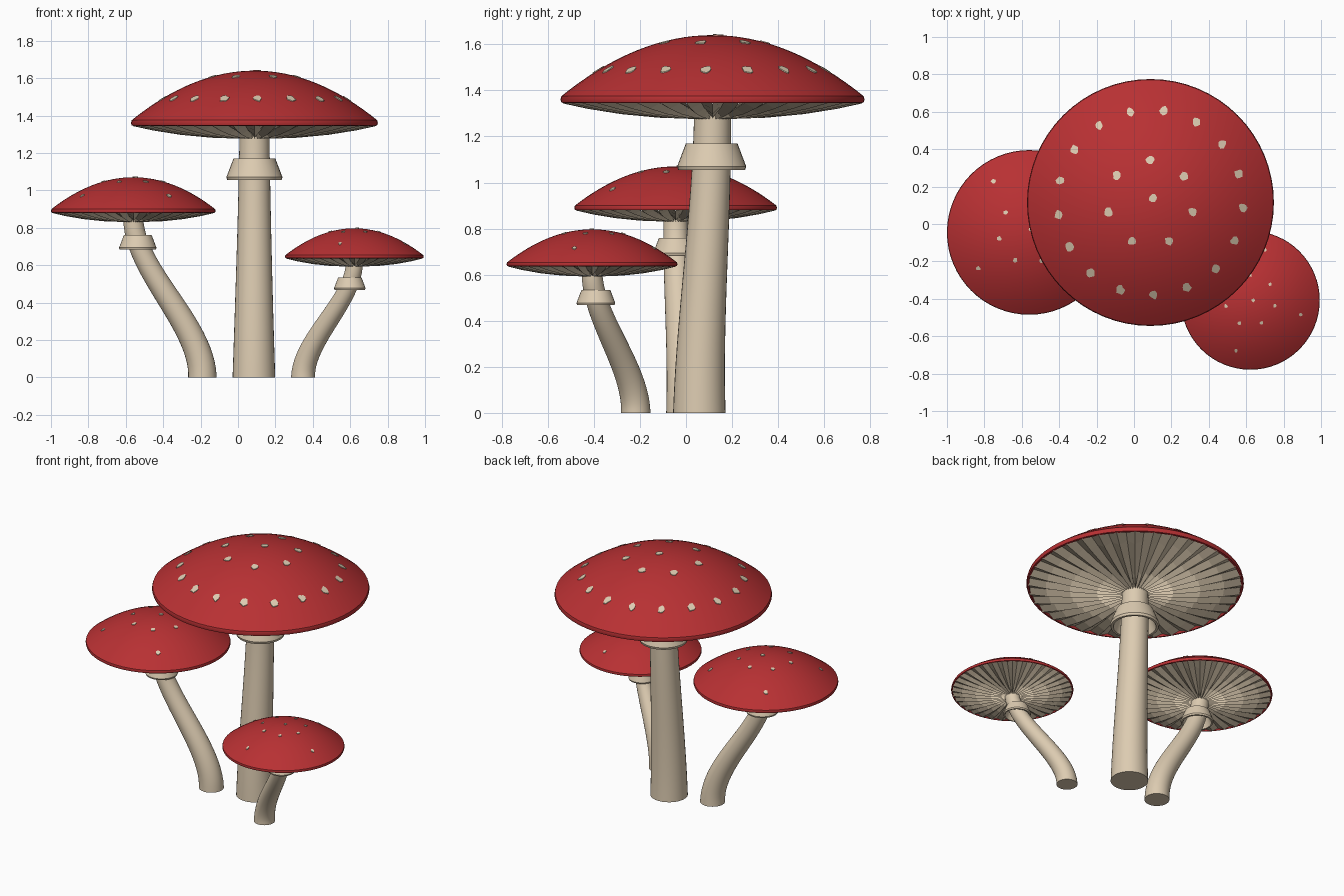
import bpy, bmesh, math, random
from mathutils import Vector

random.seed(4)
cube = bpy.data.objects.get("Cube")
if cube:
    bpy.data.objects.remove(cube)


def material(name, color):
    m = bpy.data.materials.new(name)
    m.use_nodes = True
    m.diffuse_color = color
    bsdf = m.node_tree.nodes["Principled BSDF"]
    bsdf.inputs["Base Color"].default_value = color
    bsdf.inputs["Roughness"].default_value = 0.7
    return m


RED = material("cap red", (0.48, 0.03, 0.033, 1))
CREAM = material("stem cream", (0.72, 0.60, 0.44, 1))


def finish(bm, name, mat, smooth=True):
    bmesh.ops.recalc_face_normals(bm, faces=bm.faces)
    mesh = bpy.data.meshes.new(name)
    bm.to_mesh(mesh)
    bm.free()
    mesh.materials.append(mat)
    ob = bpy.data.objects.new(name, mesh)
    bpy.context.collection.objects.link(ob)
    if smooth:
        bpy.ops.object.select_all(action='DESELECT')
        ob.select_set(True)
        bpy.context.view_layer.objects.active = ob
        bpy.ops.object.shade_smooth_by_angle(angle=math.radians(35))
    return ob


def bridge(bm, rings, closed=False):
    """Join a list of equal vertex rings with quads."""
    pairs = list(zip(rings, rings[1:]))
    if closed:
        pairs.append((rings[-1], rings[0]))
    for a, b in pairs:
        n = len(a)
        for i in range(n):
            j = (i + 1) % n
            bm.faces.new((a[i], a[j], b[j], b[i]))


def circle(bm, x, y, z, r, n):
    return [bm.verts.new((x + r * math.cos(math.tau * i / n),
                          y + r * math.sin(math.tau * i / n), z)) for i in range(n)]


def smoothstep(t):
    return t * t * (3 - 2 * t)


def mushroom(side, base, top, gill_z, rim_z, peak_z, R, spots, spot_r):
    s = R / 0.66
    cx, cy = top
    stem_h = gill_z + 0.04 * s
    crown_z = rim_z + 0.012 * s

    def dome(r):
        return crown_z + (peak_z - crown_z) * (1 - (r / R) ** 2)

    def path(t):
        k = smoothstep(t)
        return Vector((base[0] + (cx - base[0]) * k,
                       base[1] + (cy - base[1]) * k, t * stem_h))

    # Curved, tapered stem
    bm = bmesh.new()
    rings = []
    steps = 24
    for i in range(steps + 1):
        t = i / steps
        tangent = path(min(t + 0.01, 1)) - path(max(t - 0.01, 0))
        if i in (0, steps):
            tangent = Vector((0, 0, 1))
        turn = Vector((0, 0, 1)).rotation_difference(tangent.normalized())
        r = s * (0.08 + 0.034 * (1 - t) ** 1.3)
        ring = [bm.verts.new(path(t) + turn @ Vector(
            (r * math.cos(a), r * math.sin(a), 0)))
            for a in (math.tau * k / 32 for k in range(32))]
        rings.append(ring)
    bridge(bm, rings)
    bm.faces.new(rings[0])
    bm.faces.new(rings[-1])
    finish(bm, side + "_stem", CREAM)

    # Hollow flared skirt below the cap
    bm = bmesh.new()
    skirt = [(0.07, -0.105), (0.112, -0.105), (0.15, -0.205), (0.145, -0.22),
             (0.13, -0.22), (0.1, -0.135), (0.07, -0.135)]
    mid = path((gill_z - 0.16 * s) / stem_h)
    bridge(bm, [circle(bm, mid.x, mid.y, gill_z + z * s, r * s, 32)
                for r, z in skirt], closed=True)
    finish(bm, side + "_skirt", CREAM)

    # Domed cap with a thin rolled lip
    bm = bmesh.new()
    profile = [(R * k / 16, dome(R * k / 16)) for k in range(1, 16)]
    profile += [(R * 0.994, crown_z + 0.003 * s), (R, rim_z),
                (R * 0.994, rim_z - 0.013 * s), (R * 0.975, rim_z - 0.015 * s),
                (R * 0.97, rim_z + 0.012 * s)]
    rings = [circle(bm, cx, cy, z, r, 64) for r, z in profile]
    bridge(bm, rings)
    tip = bm.verts.new((cx, cy, peak_z))
    for i in range(64):
        bm.faces.new((tip, rings[0][i], rings[0][(i + 1) % 64]))
    finish(bm, side + "_cap", RED)

    # Pleated gills under the cap
    bm = bmesh.new()
    pleats = 36
    rows = []
    for f, lift in ((0.09, 0.03), (0.35, 0.025), (0.6, 0.025), (0.82, 0.025), (0.985, 0.02)):
        z = gill_z + (rim_z - 0.014 * s - gill_z) * f ** 2.3
        row = circle(bm, cx, cy, z, R * f, pleats * 2)
        for v in row[1::2]:
            v.co.z += lift * s
        rows.append(row)
    bridge(bm, rows)
    gills = finish(bm, side + "_gills", CREAM, smooth=False)
    if gills.data.polygons[0].normal.z > 0:
        gills.data.flip_normals()

    # Irregular raised flecks on the dome
    bm = bmesh.new()
    for count, ring_r, start in spots:
        for k in range(count):
            a = math.radians(start) + math.tau * k / count
            px, py = ring_r * math.cos(a), ring_r * math.sin(a)
            n = 10
            radii = [spot_r * random.uniform(0.75, 1.15) for _ in range(n)]
            layers = []
            for height in (-0.003, 0.004):
                layer = []
                for i in range(n):
                    b = math.tau * i / n
                    x, y = px + radii[i] * math.cos(b), py + radii[i] * math.sin(b)
                    layer.append(bm.verts.new(
                        (cx + x, cy + y, dome(math.hypot(x, y)) + height)))
                layers.append(layer)
            bridge(bm, layers)
            bm.faces.new(layers[0])
            bm.faces.new(layers[1])
    finish(bm, side + "_spots", CREAM, smooth=False)


mushroom("middle", (0.085, 0.058), (0.088, 0.115), 1.275, 1.36, 1.64, 0.66,
         [(1, 0.03, 60), (7, 0.23, 90), (17, 0.495, 81.5)], 0.024)
mushroom("right", (-0.19, -0.01), (-0.56, -0.045), 0.83, 0.89, 1.07, 0.44,
         [(1, 0.02, 60), (7, 0.165, 140), (4, 0.335, 35)], 0.013)
mushroom("left", (0.348, -0.218), (0.622, -0.408), 0.592, 0.645, 0.797, 0.371,
         [(1, 0.015, 0), (7, 0.135, 39), (4, 0.28, 74)], 0.010)
